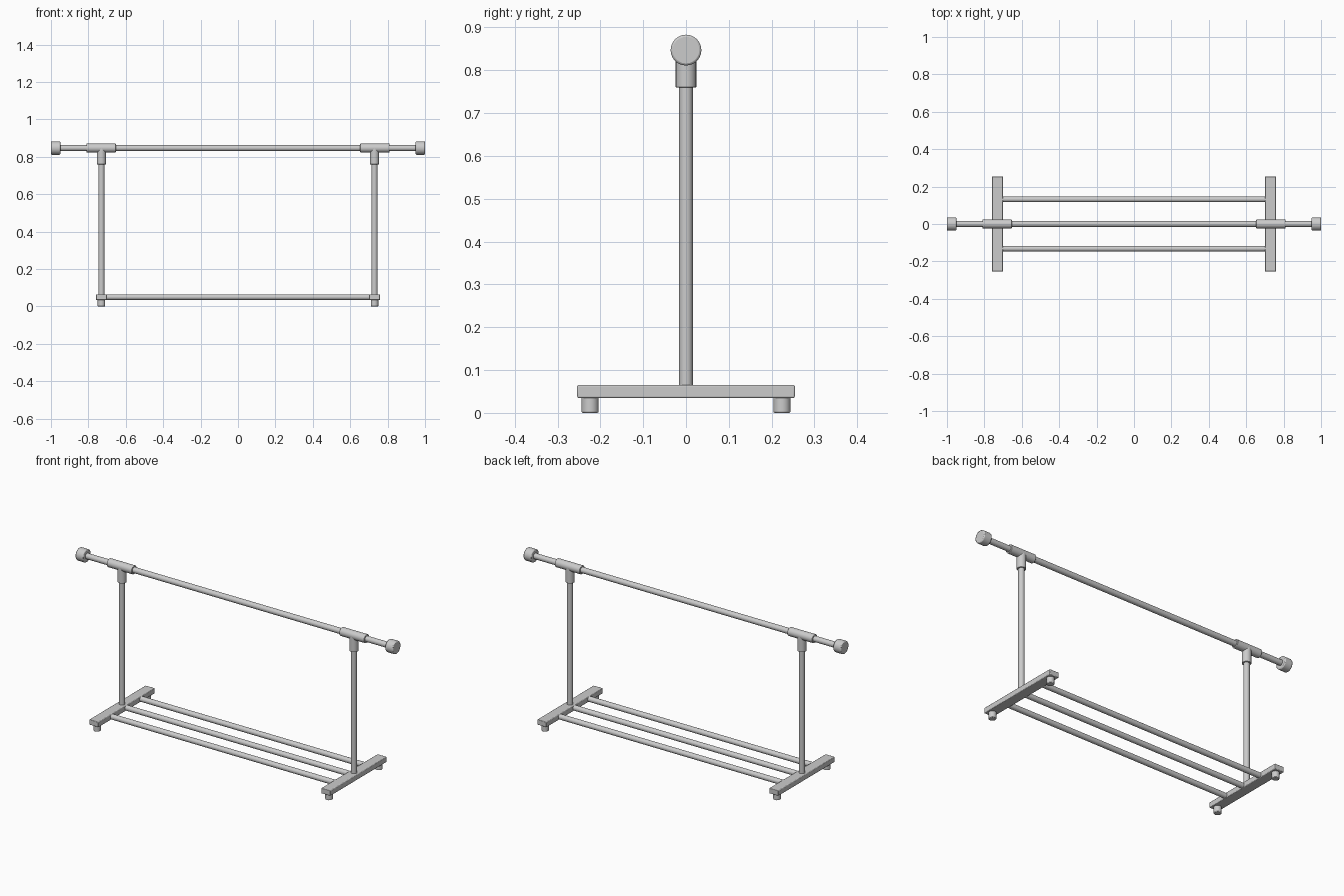
import bpy, math

if "Cube" in bpy.data.objects:
    bpy.data.objects.remove(bpy.data.objects["Cube"])

TOP_Z, POST_X, RAIL_Z = 0.847, 0.73, 0.05


def finish(obj, name, bevel=0.0):
    obj.name = name
    bpy.ops.object.transform_apply(location=False, rotation=True, scale=True)
    if bevel:
        m = obj.modifiers.new("soft_edges", 'BEVEL')
        m.width, m.segments, m.limit_method = bevel, 2, 'ANGLE'
    bpy.ops.object.shade_smooth_by_angle(angle=math.radians(40))
    return obj


def tube(name, radius, length, loc, along_x=False, bevel=0.0, sides=24):
    rot = (0, math.pi / 2, 0) if along_x else (0, 0, 0)
    bpy.ops.mesh.primitive_cylinder_add(vertices=sides, radius=radius, depth=length,
                                        location=loc, rotation=rot)
    return finish(bpy.context.object, name, bevel)


def box(name, size, loc, bevel=0.0):
    bpy.ops.mesh.primitive_cube_add(size=1, location=loc)
    bpy.context.object.scale = size
    return finish(bpy.context.object, name, bevel)


# Hanging bar along the top
tube("hanging_bar", 0.016, 1.93, (0, 0, TOP_Z), along_x=True)

# Lower shelf rails
for label, y in (("front", -0.132), ("middle", 0), ("back", 0.132)):
    tube(label + "_rail", 0.015, 1.43, (0, y, RAIL_Z), along_x=True)

# Both end frames
for side, s in (("left", -1), ("right", 1)):
    x = s * POST_X
    # Upright and base foot bar
    tube(side + "_post", 0.016, 0.76, (x, 0, 0.43))
    box(side + "_base_bar", (0.058, 0.508, 0.03), (x, 0, RAIL_Z), bevel=0.003)

    # Tee joint at the top of the upright
    tube(side + "_tee_sleeve", 0.024, 0.157, (s * 0.732, 0, TOP_Z), along_x=True, bevel=0.002)
    tube(side + "_tee_socket", 0.024, 0.087, (x, 0, 0.8035), bevel=0.001)

    # End knob on the hanging bar
    tube(side + "_end_knob", 0.036, 0.05, (s * 0.975, 0, TOP_Z), along_x=True, bevel=0.005)

    # Small round feet
    for end, y in (("front", -0.224), ("back", 0.224)):
        tube(f"{side}_{end}_foot", 0.02, 0.04, (x, y, 0.02), bevel=0.003)
